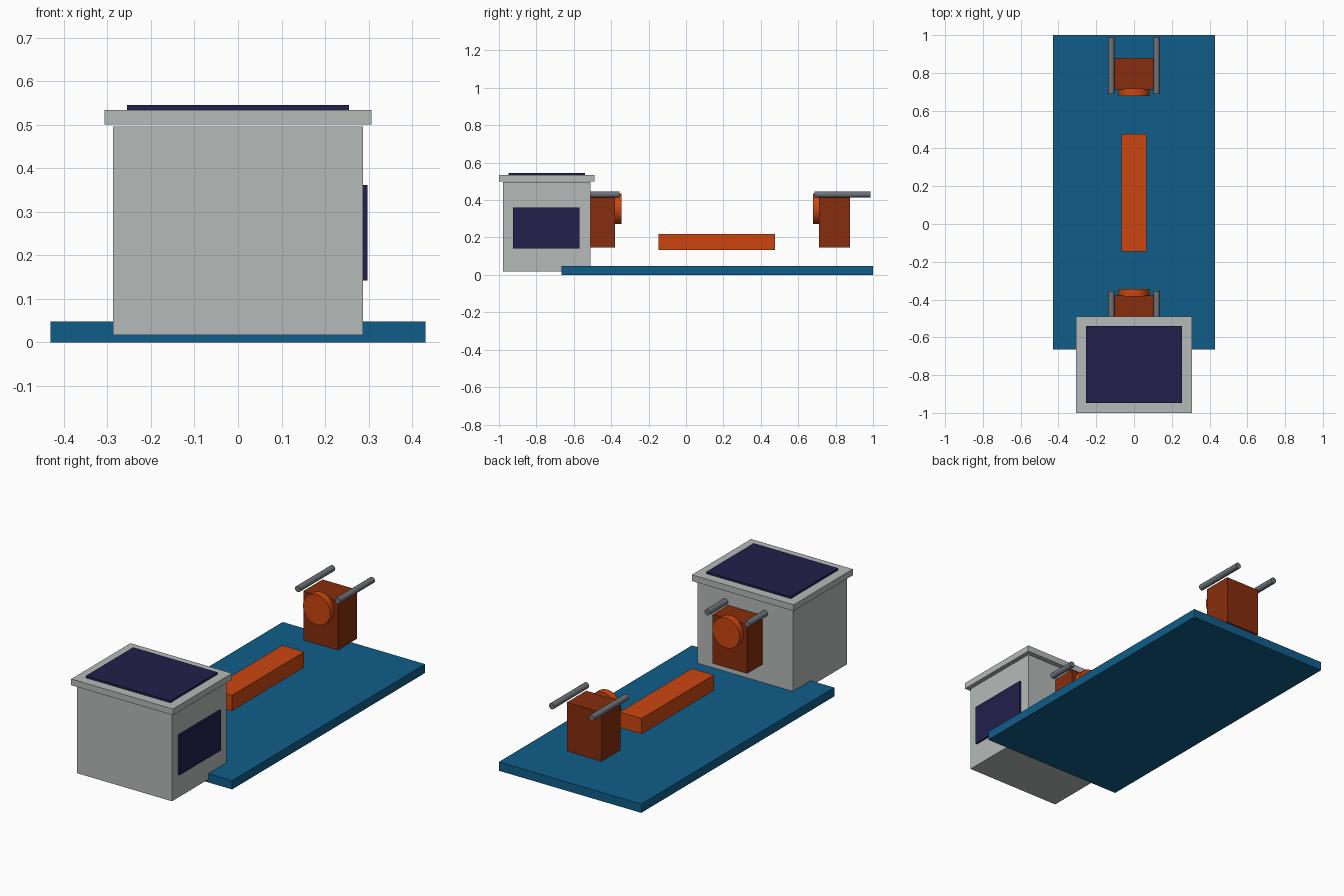
import bpy
import math

default = bpy.data.objects.get("Cube")
if default:
    bpy.data.objects.remove(default, do_unlink=True)


def material(name, rgb):
    mat = bpy.data.materials.new(name)
    mat.use_nodes = True
    colour = (*rgb, 1.0)
    mat.diffuse_color = colour
    mat.node_tree.nodes["Principled BSDF"].inputs["Base Color"].default_value = colour
    return mat


blue = material("deck blue", (0.005, 0.11, 0.25))
grey = material("light grey", (0.46, 0.49, 0.48))
navy = material("dark navy", (0.016, 0.014, 0.07))
orange = material("bright orange", (0.60, 0.062, 0.005))
rust = material("rust orange", (0.24, 0.026, 0.004))
steel = material("steel grey", (0.15, 0.17, 0.19))


def box(name, x, y, z, mat):
    """Box from its (min, max) range along each axis."""
    spans = (x, y, z)
    bpy.ops.mesh.primitive_cube_add(size=1, location=[(a + b) / 2 for a, b in spans])
    obj = bpy.context.object
    obj.name = name
    obj.scale = [b - a for a, b in spans]
    bpy.ops.object.transform_apply(location=False, rotation=False, scale=True)
    obj.data.materials.append(mat)
    return obj


def rod(name, x, y, z, radius, sides, mat):
    """Cylinder lying along y."""
    bpy.ops.mesh.primitive_cylinder_add(
        vertices=sides, radius=radius, depth=y[1] - y[0],
        location=(x, (y[0] + y[1]) / 2, z), rotation=(math.pi / 2, 0, 0))
    obj = bpy.context.object
    obj.name = name
    obj.data.materials.append(mat)
    bpy.ops.object.shade_smooth_by_angle(angle=math.radians(35))
    return obj


def span(centre, half):
    return (centre - half, centre + half)


# Deck and central bar
box("base_plate", span(0, 0.43), (-0.665, 1.0), (0, 0.048), blue)
box("centre_bar", span(0, 0.066), (-0.146, 0.477), (0.133, 0.218), orange)

# Cabin with overhanging roof and dark panels
box("cabin", span(0, 0.287), (-0.979, -0.511), (0.017, 0.496), grey)
box("cabin_roof", span(0, 0.307), (-1.0, -0.489), (0.5, 0.534), grey)
box("roof_panel", span(0, 0.255), span(-0.744, 0.204), (0.534, 0.545), navy)
box("side_panel", (0.286, 0.297), span(-0.748, 0.178), (0.142, 0.361), navy)

# Two mirrored units facing the centre, each with a disc and a pair of rods
for side, centre, rod_centre in (("front", -0.462, -0.505), ("rear", 0.795, 0.837)):
    inward = 1 if side == "front" else -1
    box(side + "_unit", span(0, 0.104), span(centre, 0.083), (0.146, 0.414), rust)
    disc = centre + inward * 0.097
    rod(side + "_disc", 0, span(disc, 0.02), 0.353, 0.082, 32, orange)
    for label, x in (("left", 0.12), ("right", -0.12)):
        rod(f"{side}_{label}_rod", x, span(rod_centre, 0.15), 0.43, 0.0165, 16, steel)
